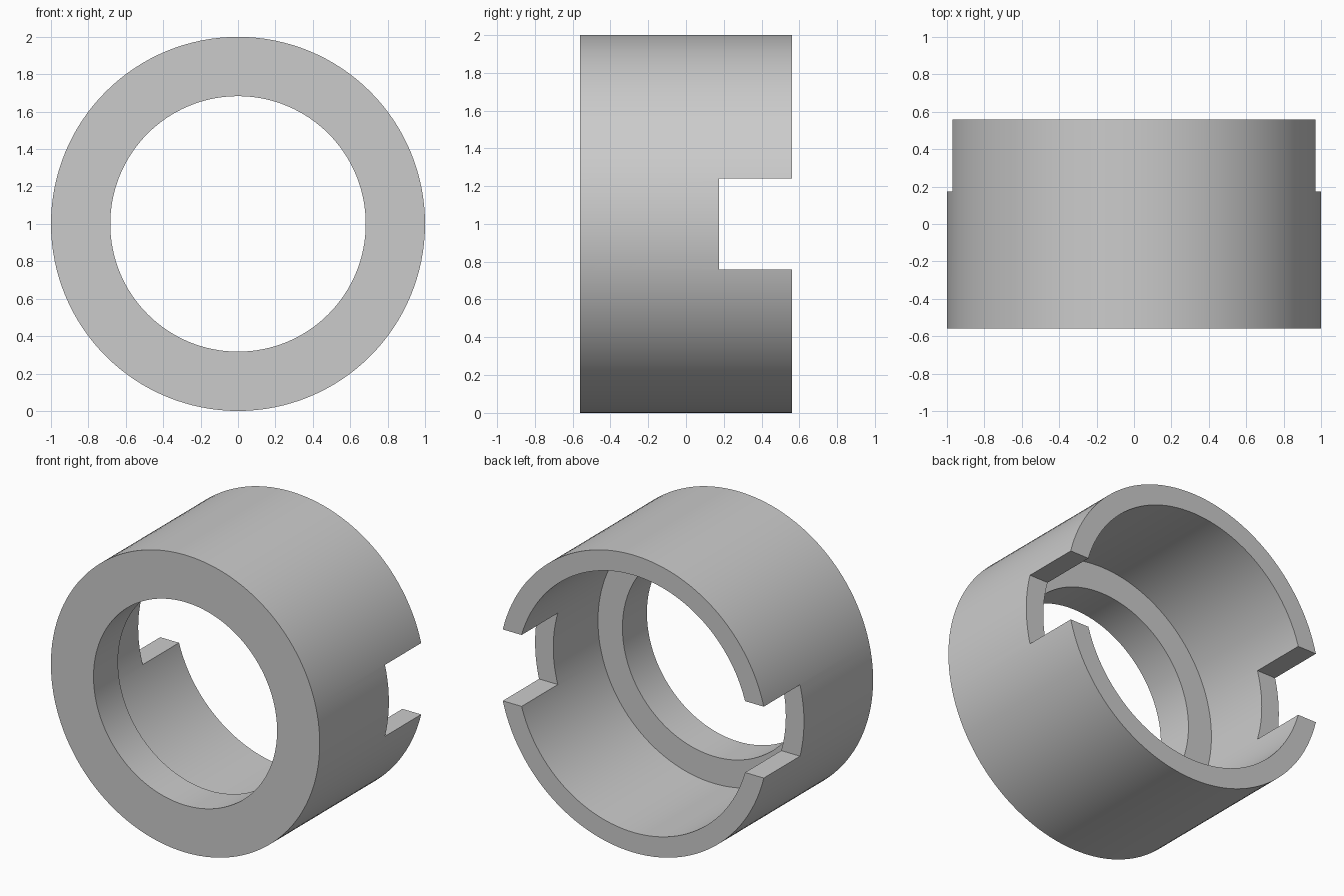
import bpy, bmesh, math
from mathutils import Matrix, Vector

if "Cube" in bpy.data.objects:
    bpy.data.objects.remove(bpy.data.objects["Cube"], do_unlink=True)

OUTER, BORE, HOLE = 1.0, 0.865, 0.683
FRONT, LEDGE, NOTCH, BACK = -0.56, -0.30, 0.175, 0.56
CENTRE = Vector((0, 0, 1))


def mesh_object(name, bm):
    bmesh.ops.recalc_face_normals(bm, faces=bm.faces)
    mesh = bpy.data.meshes.new(name)
    bm.to_mesh(mesh)
    bm.free()
    obj = bpy.data.objects.new(name, mesh)
    bpy.context.collection.objects.link(obj)
    return obj


# Stepped sleeve: a closed profile (radius, y) spun around the y axis
profile = [(OUTER, FRONT), (OUTER, BACK), (BORE, BACK),
           (BORE, LEDGE), (HOLE, LEDGE), (HOLE, FRONT)]
bm = bmesh.new()
verts = [bm.verts.new(CENTRE + Vector((r, y, 0))) for r, y in profile]
edges = [bm.edges.new((v, verts[i - 1])) for i, v in enumerate(verts)]
bmesh.ops.spin(bm, geom=verts + edges, cent=CENTRE, axis=(0, 1, 0),
               angle=math.tau, steps=128, use_merge=True)
bmesh.ops.remove_doubles(bm, verts=bm.verts, dist=0.0001)
sleeve = mesh_object("notched_sleeve", bm)

# Slot cutter: crosses the back rim and leaves a notch on each side
bm = bmesh.new()
depth = 0.6
bmesh.ops.create_cube(bm, size=1, matrix=Matrix.Translation((0, NOTCH + depth / 2, 1))
                      @ Matrix.Diagonal((3, depth, 0.48, 1)))
cutter = mesh_object("slot_cutter", bm)
cutter.hide_render = True

cut = sleeve.modifiers.new("side_notches", 'BOOLEAN')
cut.operation = 'DIFFERENCE'
cut.solver = 'EXACT'
cut.object = cutter
bpy.context.view_layer.objects.active = sleeve
sleeve.select_set(True)
bpy.ops.object.modifier_apply(modifier=cut.name)
bpy.data.objects.remove(cutter, do_unlink=True)

# Plain grey finish
grey = bpy.data.materials.new("plain_grey")
grey.use_nodes = True
colour = (0.6, 0.6, 0.6, 1)
grey.diffuse_color = colour
grey.node_tree.nodes["Principled BSDF"].inputs["Base Color"].default_value = colour
sleeve.data.materials.clear()
sleeve.data.materials.append(grey)

bpy.ops.object.shade_smooth_by_angle(angle=math.radians(30))
